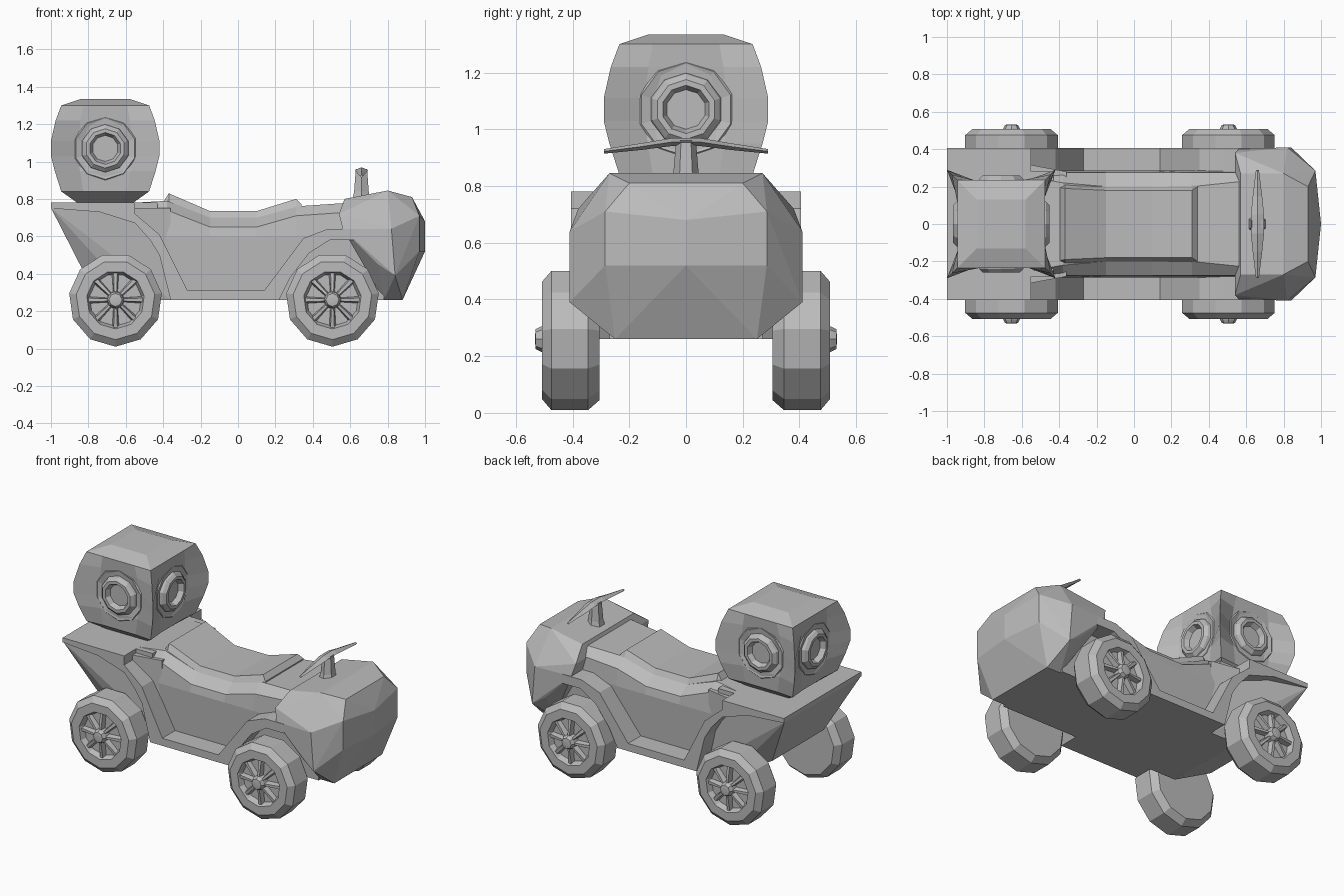
import bpy, bmesh, math
from mathutils import Vector, Matrix

if "Cube" in bpy.data.objects:
    bpy.data.objects.remove(bpy.data.objects["Cube"])

grey = bpy.data.materials.new("plain_grey")
grey.diffuse_color = (0.5, 0.5, 0.5, 1)
grey.use_nodes = True
grey.node_tree.nodes["Principled BSDF"].inputs["Base Color"].default_value = grey.diffuse_color


def finish(name, bm):
    bmesh.ops.recalc_face_normals(bm, faces=bm.faces)
    me = bpy.data.meshes.new(name)
    bm.to_mesh(me)
    bm.free()
    me.materials.append(grey)
    ob = bpy.data.objects.new(name, me)
    bpy.context.collection.objects.link(ob)
    return ob


def both(points):
    return points + [(x, -y, z) for x, y, z in points if y]


def hull(name, points):
    bm = bmesh.new()
    for p in both(points):
        bm.verts.new(p)
    bmesh.ops.convex_hull(bm, input=bm.verts)
    bmesh.ops.dissolve_limit(bm, angle_limit=0.01, verts=bm.verts, edges=bm.edges)
    return finish(name, bm)


def loft(name, rings):
    bm = bmesh.new()
    vs = [[bm.verts.new(p) for p in r] for r in rings]
    n = len(rings[0])
    for a, b in zip(vs, vs[1:]):
        for i in range(n):
            j = (i + 1) % n
            bm.faces.new((a[i], a[j], b[j], b[i]))
    bm.faces.new(vs[0])
    bm.faces.new(vs[-1])
    return finish(name, bm)


def lathe(name, profile, sides, matrix):
    """Turn (radius, depth) points about local z, then place with matrix."""
    rings = [[matrix @ Vector((r * math.sin(2 * math.pi * i / sides),
                               -r * math.cos(2 * math.pi * i / sides), d))
              for i in range(sides)] for r, d in profile]
    return loft(name, rings)


def extrude_y(name, outline, y0, y1):
    return loft(name, [[(x, y, z) for x, z in outline] for y in (y0, y1)])


def section(x, half):
    """Closed ring at x, mirrored from a half profile."""
    return [(x, y, z) for y, z in half] + [(x, -y, z) for y, z in reversed(half)]


# Flared fenders with running boards
fender = [(-1, .78), (-.55, .78), (-.55, .72), (-.42, .61), (-.27, .31), (.14, .31),
          (.35, .59), (.48, .64), (.62, .64), (.62, .58), (.49, .58), (.38, .51),
          (.28, .38), (.22, .26), (-.36, .26), (-.42, .5), (-.47, .58), (-.55, .67),
          (-.74, .73), (-1, .75)]
for side, s in (("right", -1), ("left", 1)):
    extrude_y("fender_" + side, fender, s * .25, s * .405)

# Rear deck and the tapered tub under it
extrude_y("rear_deck", [(-1, .75), (-1, .78), (-.43, .78), (-.43, .75)], -.28, .28)
hull("rear_tub", [(-1, .4, .752), (-.82, .27, .40), (-.55, .28, .26), (-.36, .28, .26),
                  (-.36, .28, .752)])

# Central body with a dipped top
spine = [(-.55, .78, .25), (-.38, .79, .22), (-.15, .70, .2), (.1, .70, .2),
         (.31, .76, .2), (.6, .78, .23), (.78, .78, .2)]
loft("body", [section(x, [(.27, .26), (.285, .6), (.275, z - .05), (w, z)])
              for x, z, w in spine])

# Seat cushion following the dip
cushion = [(-.42, .75, .2), (-.37, .83, .19), (-.15, .735, .18), (.1, .735, .18),
           (.31, .80, .18), (.34, .77, .2)]
loft("seat_cushion", [section(x, [(.22, z - .07), (w, z)]) for x, z, w in cushion])

# Rounded faceted hood
hull("hood", [(.78, .25, .26), (.75, .40, .45), (.56, .40, .64), (.54, .38, .72),
              (.57, .27, .80), (.88, .25, .26), (.84, .41, .39), (.82, .41, .64),
              (.80, .27, .845), (.97, .285, .52), (.97, .285, .71), (.93, .2, .81),
              (1, 0, .52), (1, 0, .68)])

# Handlebar: tapered wing-shaped bar on a small stem
bar = [(-.29, .922, .008, .008), (-.15, .94, .025, .012), (-.05, .955, .035, .014),
       (.05, .955, .035, .014), (.15, .94, .025, .012), (.29, .922, .008, .008)]
loft("handlebar", [[(.66 - w, y, z), (.66, y, z + t), (.66 + w, y, z), (.66, y, z - t)]
                   for y, z, w, t in bar])
lathe("handlebar_stem", [(.06, .78), (.045, .84), (.035, .96)], 6,
      Matrix.Translation((.66, 0, 0)))

# Lantern head: square stack with bulging corners and dished sides
cx = -.71
levels = [(.78, .15, .15), (.84, .235, .225), (.95, .27, .23), (1.03, .29, .22),
          (1.11, .29, .22), (1.22, .265, .23), (1.30, .235, .235), (1.335, .13, .13)]
rings = []
for z, h, m in levels:
    ring = []
    for k in range(4):
        rot = Matrix.Rotation(k * math.pi / 2, 3, 'Z')
        for p in ((h, -h), (m, -h * .5), (m, h * .5)):
            v = rot @ Vector((p[0], p[1], z))
            ring.append((v.x + cx, v.y, v.z))
    rings.append(ring)
loft("lantern_head", rings)

# One stepped lens on each side of the head
lens = [(.19, .21), (.165, .232), (.13, .222), (.125, .24), (.105, .258), (.085, .258),
        (.07, .225), (.01, .225)]
for k in range(4):
    place = (Matrix.Translation((cx, 0, 1.07)) @ Matrix.Rotation(k * math.pi / 2, 4, 'Z')
             @ Matrix.Rotation(math.pi / 2, 4, 'X'))
    lathe("lens_%d" % k, lens, 10, place)

# Wheels: tyre with recessed rim, hub and spokes
tyre = [(.215, .305), (.25, .345), (.25, .475), (.212, .507), (.155, .507), (.14, .47),
        (.02, .47)]
hub = [(.05, .46), (.045, .51), (.035, .53), (.015, .532)]
for end, wx in (("rear", -.655), ("front", .505)):
    for side, s in (("right", 1), ("left", -1)):
        # Local z points outward, local y stays vertical
        place = Matrix.Translation((wx, 0, .26)) @ Matrix(
            ((1, 0, 0, 0), (0, 0, -s, 0), (0, 1, 0, 0), (0, 0, 0, 1)))
        tag = end + "_" + side
        lathe("tyre_" + tag, tyre, 11, place)
        lathe("hub_" + tag, hub, 8, place)
        for k in range(8):
            m = place @ Matrix.Rotation(k * math.pi / 4, 4, 'Z')
            loft("spoke_%s_%d" % (tag, k),
                 [[m @ Vector(p) for p in ((r, -w, .465), (r, -w * .5, d),
                                           (r, w * .5, d), (r, w, .465))]
                  for r, w, d in ((.03, .012, .51), (.148, .02, .492))])
